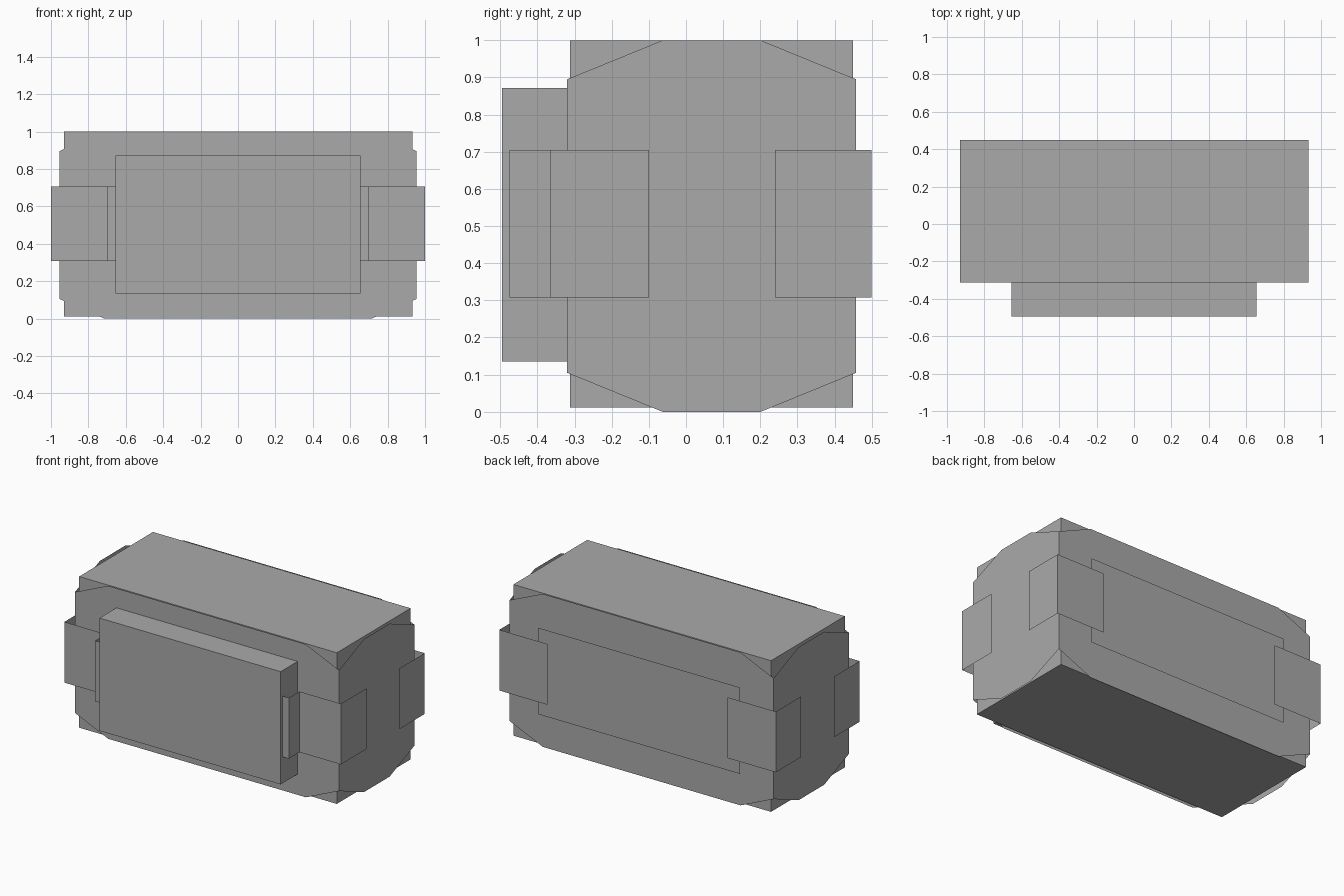
import bpy
import bmesh

if "Cube" in bpy.data.objects:
    bpy.data.objects.remove(bpy.data.objects["Cube"], do_unlink=True)

grey = bpy.data.materials.new("plain_grey")
grey.use_nodes = True
COLOUR = (0.4, 0.4, 0.4, 1)
grey.diffuse_color = COLOUR
grey.node_tree.nodes["Principled BSDF"].inputs["Base Color"].default_value = COLOUR


def finish(name, bm):
    mesh = bpy.data.meshes.new(name)
    bm.to_mesh(mesh)
    bm.free()
    mesh.materials.append(grey)
    obj = bpy.data.objects.new(name, mesh)
    bpy.context.collection.objects.link(obj)
    return obj


def box(name, x, y, z):
    bm = bmesh.new()
    bmesh.ops.create_cube(bm, size=1)
    for v in bm.verts:
        for i, (low, high) in enumerate((x, y, z)):
            v.co[i] = high if v.co[i] > 0 else low
    finish(name, bm)


def sheet(name, points):
    """One flat face, wound to face outward."""
    bm = bmesh.new()
    bm.faces.new([bm.verts.new(p) for p in points])
    finish(name, bm)


def octagon(low, high, cut, rise):
    """Rectangle of full height with its corners cut off."""
    return [(low + cut, 0), (high - cut, 0), (high, rise), (high, 1 - rise),
            (high - cut, 1), (low + cut, 1), (low, 1 - rise), (low, rise)]


def rect(x, low, high):
    return [(-x, low), (x, low), (x, high), (-x, high)]


def strip(name, path, low, high):
    """Upright thin band that follows a path in plan, on both sides."""
    for side, label in ((1, "left"), (-1, "right")):
        bm = bmesh.new()
        rows = [[bm.verts.new((side * x, y, z)) for x, y in path] for z in (low, high)]
        for i in range(len(path) - 1):
            quad = [rows[0][i], rows[0][i + 1], rows[1][i + 1], rows[1][i]]
            bm.faces.new(quad if side > 0 else quad[::-1])
        finish(f"{label}_{name}", bm)


# Core box and raised front panel
box("body", (-0.93, 0.933), (-0.312, 0.45), (0.012, 1.0))
box("front_panel", (-0.655, 0.655), (-0.495, -0.312), (0.135, 0.872))

# Thin armour plates with cut corners on all four sides
long_side = octagon(-0.955, 0.955, 0.24, 0.105)
short_side = octagon(-0.32, 0.458, 0.257, 0.105)
sheet("front_plate", [(x, -0.32, z) for x, z in long_side])
sheet("back_plate", [(x, 0.458, z) for x, z in reversed(long_side)])
sheet("left_plate", [(0.955, y, z) for y, z in short_side])
sheet("right_plate", [(-0.955, y, z) for y, z in reversed(short_side)])

# Flat inlays on the front, back and top
sheet("front_inlay", [(x, -0.498, z) for x, z in rect(0.555, 0.24, 0.77)])
sheet("back_panel", [(x, 0.485, z) for x, z in reversed(rect(0.73, 0.22, 0.785))])
sheet("back_inlay", [(x, 0.489, z) for x, z in reversed(rect(0.56, 0.29, 0.69))])
sheet("top_inlay", [(x, y, 1.003) for x, y in rect(0.517, -0.027, 0.172)])

# Bent corner brackets
strip("front_bracket",
      [(0.655, -0.475), (0.7, -0.475), (0.7, -0.365), (1, -0.365), (1, -0.1)],
      0.308, 0.705)
strip("back_bracket", [(1, 0.24), (1, 0.5), (0.65, 0.5)], 0.308, 0.705)
